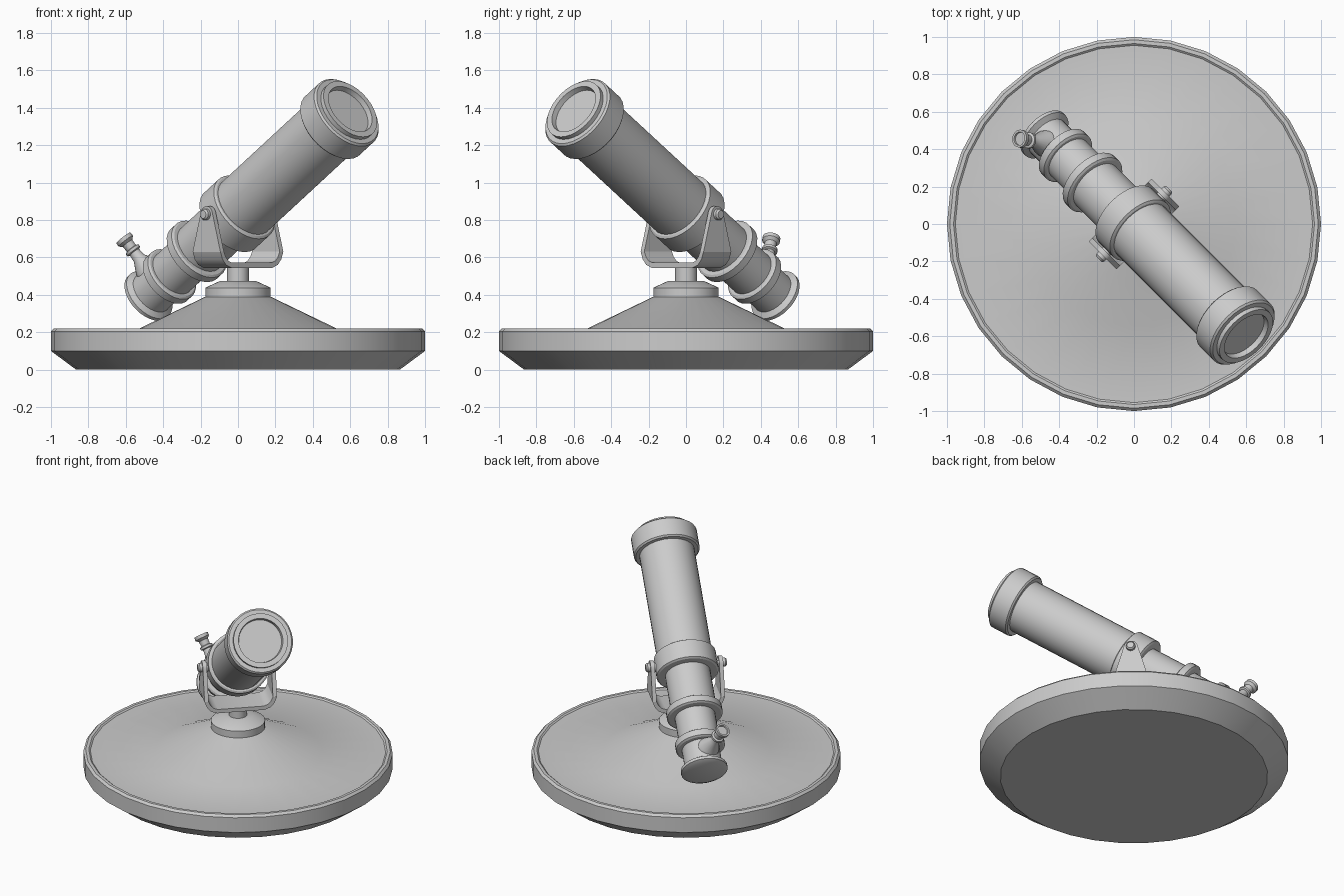
import bpy, bmesh
from math import radians, cos, sin, pi
from mathutils import Matrix

if "Cube" in bpy.data.objects:
    bpy.data.objects.remove(bpy.data.objects["Cube"])

PIVOT = Matrix.Translation((0, 0, 0.838))
YAW = Matrix.Rotation(radians(45), 4, 'Z')
SCOPE = PIVOT @ YAW @ Matrix.Rotation(radians(56.8), 4, 'X')   # local z runs along the tube


def finish(name, bm, matrix):
    bmesh.ops.transform(bm, matrix=matrix, verts=bm.verts)
    bmesh.ops.recalc_face_normals(bm, faces=bm.faces)
    mesh = bpy.data.meshes.new(name)
    bm.to_mesh(mesh)
    bm.free()
    obj = bpy.data.objects.new(name, mesh)
    bpy.context.collection.objects.link(obj)
    bpy.ops.object.select_all(action='DESELECT')
    obj.select_set(True)
    bpy.context.view_layer.objects.active = obj
    bpy.ops.object.shade_smooth_by_angle(angle=radians(30))
    return obj


def lathe(name, profile, matrix=Matrix(), sides=32):
    """Spin (radius, height) points around local z and cap both ends."""
    bm = bmesh.new()
    rings = [[bm.verts.new((r * cos(2 * pi * i / sides), r * sin(2 * pi * i / sides), z))
              for i in range(sides)] for r, z in profile]
    for a, b in zip(rings, rings[1:]):
        for i in range(sides):
            j = (i + 1) % sides
            bm.faces.new((a[i], a[j], b[j], b[i]))
    bm.faces.new(rings[0])
    bm.faces.new(rings[-1])
    return finish(name, bm, matrix)


def extrude(name, points, vector, matrix):
    """Extrude a closed outline of 3D points."""
    bm = bmesh.new()
    face = bm.faces.new([bm.verts.new(p) for p in points])
    new = bmesh.ops.extrude_face_region(bm, geom=[face])['geom']
    bmesh.ops.translate(bm, vec=vector, verts=[v for v in new if isinstance(v, bmesh.types.BMVert)])
    return finish(name, bm, matrix)


# Round base with a raised rim and a central cone
lathe("base_disc", [(0.865, 0), (1, 0.10), (1, 0.205), (0.985, 0.22), (0.965, 0.22),
                    (0.955, 0.212), (0.545, 0.212), (0.175, 0.39)])
lathe("base_collar", [(0.175, 0.385), (0.175, 0.438), (0.095, 0.475)])
lathe("swivel_post", [(0.058, 0.46), (0.058, 0.56)])

# Yoke cradle: bent strip under the tube
half = [(0.155, 0.545), (0.195, 0.56), (0.222, 0.59), (0.238, 0.632)]
inner = [(0.211, 0.632), (0.197, 0.602), (0.178, 0.582), (0.15, 0.572)]
outline = half + inner
outline += [(-x, z) for x, z in reversed(outline)]
extrude("yoke_cradle", [(x, -0.105, z) for x, z in outline], (0, 0.21, 0), YAW)

# Yoke arms, tapering to a round top, with pivot bolts
arm = [(-0.105, 0.63), (0.105, 0.63)]
arm += [(0.045 * cos(t), 0.83 + 0.045 * sin(t)) for t in [radians(10 + 16 * k) for k in range(11)]]
for side, name in ((1, "right"), (-1, "left")):
    extrude(name + "_yoke_arm", [(side * 0.211, y, z) for y, z in arm], (side * 0.027, 0, 0), YAW)
    turn = YAW @ Matrix.Translation((0, 0, 0.83)) @ Matrix.Rotation(side * pi / 2, 4, 'Y')
    lathe(name + "_pivot_bolt", [(0.03, 0.17), (0.03, 0.255), (0.022, 0.265)], turn, 16)

# Telescope tubes
lathe("main_tube", [(0.18, -0.05), (0.18, 0.86)], SCOPE)
lathe("middle_tube", [(0.148, -0.39), (0.148, 0)], SCOPE)
lathe("rear_tube", [(0.132, -0.64), (0.132, -0.36)], SCOPE)
lathe("focus_tube", [(0.122, -0.805), (0.122, -0.6)], SCOPE)
lathe("rear_cap", [(0.122, -0.835), (0.152, -0.82), (0.152, -0.80), (0.12, -0.78)], SCOPE)

# Rings around the tube
for name, r, z0, z1 in (("clamp_ring", 0.203, -0.08, 0.065), ("middle_ring", 0.182, -0.405, -0.345),
                        ("rear_ring", 0.16, -0.65, -0.59)):
    lathe(name, [(r - 0.012, z0), (r, z0 + 0.008), (r, z1 - 0.008), (r - 0.012, z1)], SCOPE)

# Front hood with stepped lip and recessed lens
lathe("front_hood", [(0.175, 0.845), (0.205, 0.845), (0.215, 0.855), (0.215, 0.98), (0.205, 0.99),
                     (0.178, 0.99), (0.178, 1.015), (0.145, 1.015), (0.14, 0.985)], SCOPE)

# Angled eyepiece near the rear
EYE = (SCOPE @ Matrix.Translation((0, 0, -0.706)) @ Matrix.Rotation(radians(20), 4, 'Z')
       @ Matrix.Rotation(-pi / 2, 4, 'X'))
lathe("eyepiece", [(0.075, 0.09), (0.065, 0.125), (0.034, 0.185), (0.03, 0.225), (0.043, 0.23),
                   (0.043, 0.245), (0.03, 0.25), (0.032, 0.285), (0.048, 0.30), (0.048, 0.322),
                   (0.036, 0.322), (0.034, 0.312)], EYE, 20)
